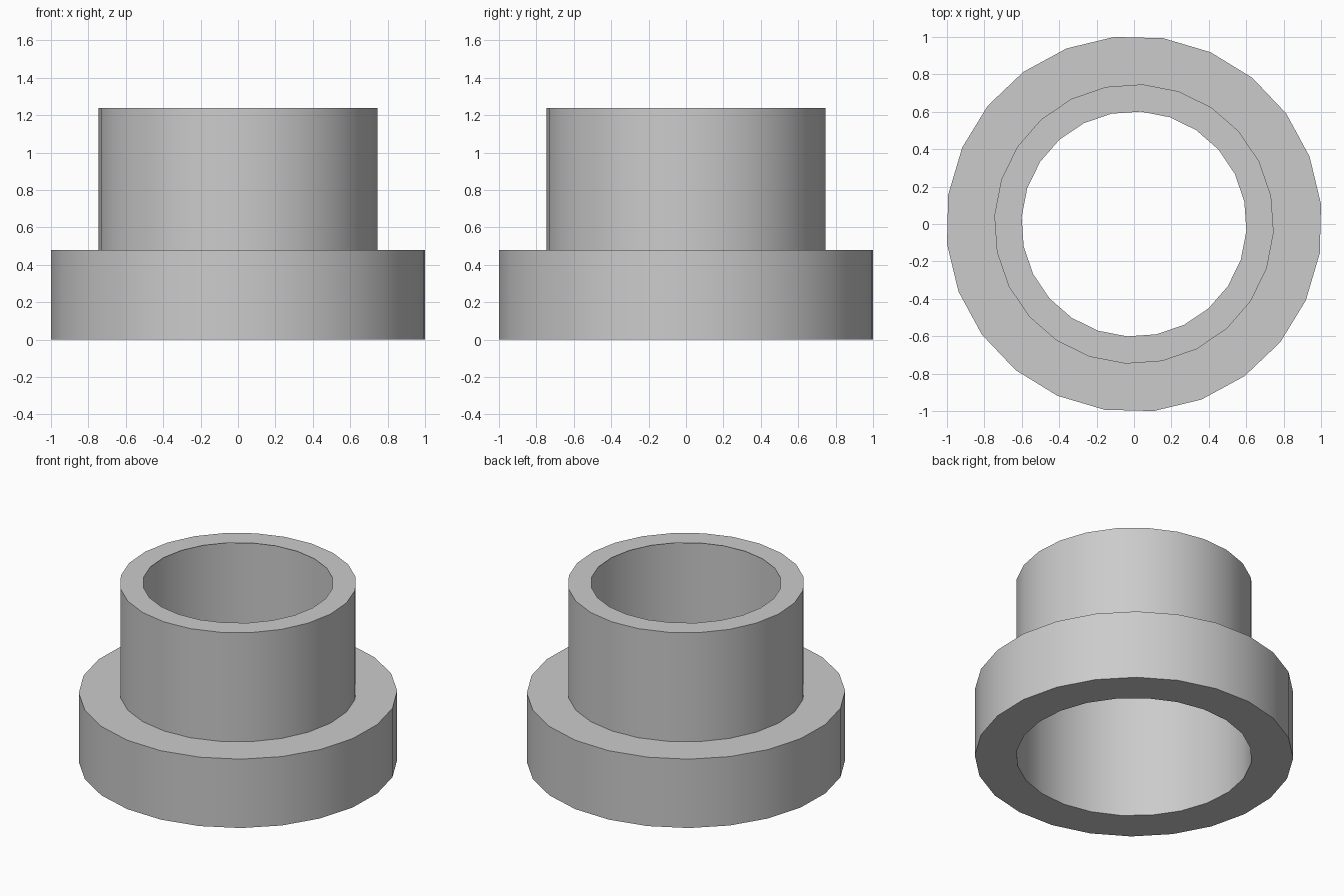
import bpy
import bmesh
from math import cos, sin, radians, tau

cube = bpy.data.objects.get("Cube")
if cube:
    bpy.data.objects.remove(cube, do_unlink=True)

SIDES = 24
FLANGE_TURN = radians(6)     # rotation of the flange facets
TUBE_TURN = radians(-3.5)    # rotation of the tube facets

# One plain grey for the whole part
grey = bpy.data.materials.new("plain_grey")
grey.use_nodes = True
colour = (0.6, 0.6, 0.6, 1)
grey.diffuse_color = colour
grey.node_tree.nodes["Principled BSDF"].inputs["Base Color"].default_value = colour

# Closed wall section: radius, height, turn
profile = [
    (0.744, 0.00, TUBE_TURN),      # lower mouth of the wide straight bore
    (1.0055, 0.00, FLANGE_TURN),   # flange bottom
    (1.0055, 0.48, FLANGE_TURN),   # flange top
    (0.748, 0.48, TUBE_TURN),      # foot of the thin tube wall
    (0.748, 1.24, TUBE_TURN),      # outer rim
    (0.602, 1.24, TUBE_TURN),      # opening in the thin top lip
    (0.602, 1.237, TUBE_TURN),     # underside of the lip
    (0.744, 1.237, TUBE_TURN),     # top of the bore
]


def add_ring(bm, radius, height, turn):
    angles = [turn + tau * i / SIDES for i in range(SIDES)]
    return [bm.verts.new((radius * cos(a), radius * sin(a), height)) for a in angles]


# Sweep the section around the axis
bm = bmesh.new()
rings = [add_ring(bm, *point) for point in profile]
for lower, upper in zip(rings, rings[1:] + rings[:1]):
    for i in range(SIDES):
        j = (i + 1) % SIDES
        bm.faces.new((lower[i], lower[j], upper[j], upper[i]))
bmesh.ops.recalc_face_normals(bm, faces=bm.faces[:])

mesh = bpy.data.meshes.new("flanged_sleeve")
bm.to_mesh(mesh)
bm.free()
mesh.materials.append(grey)
sleeve = bpy.data.objects.new("flanged_sleeve", mesh)
bpy.context.collection.objects.link(sleeve)

# Smooth round walls, sharp rims
bpy.ops.object.select_all(action='DESELECT')
sleeve.select_set(True)
bpy.context.view_layer.objects.active = sleeve
bpy.ops.object.shade_smooth_by_angle(angle=radians(30))
